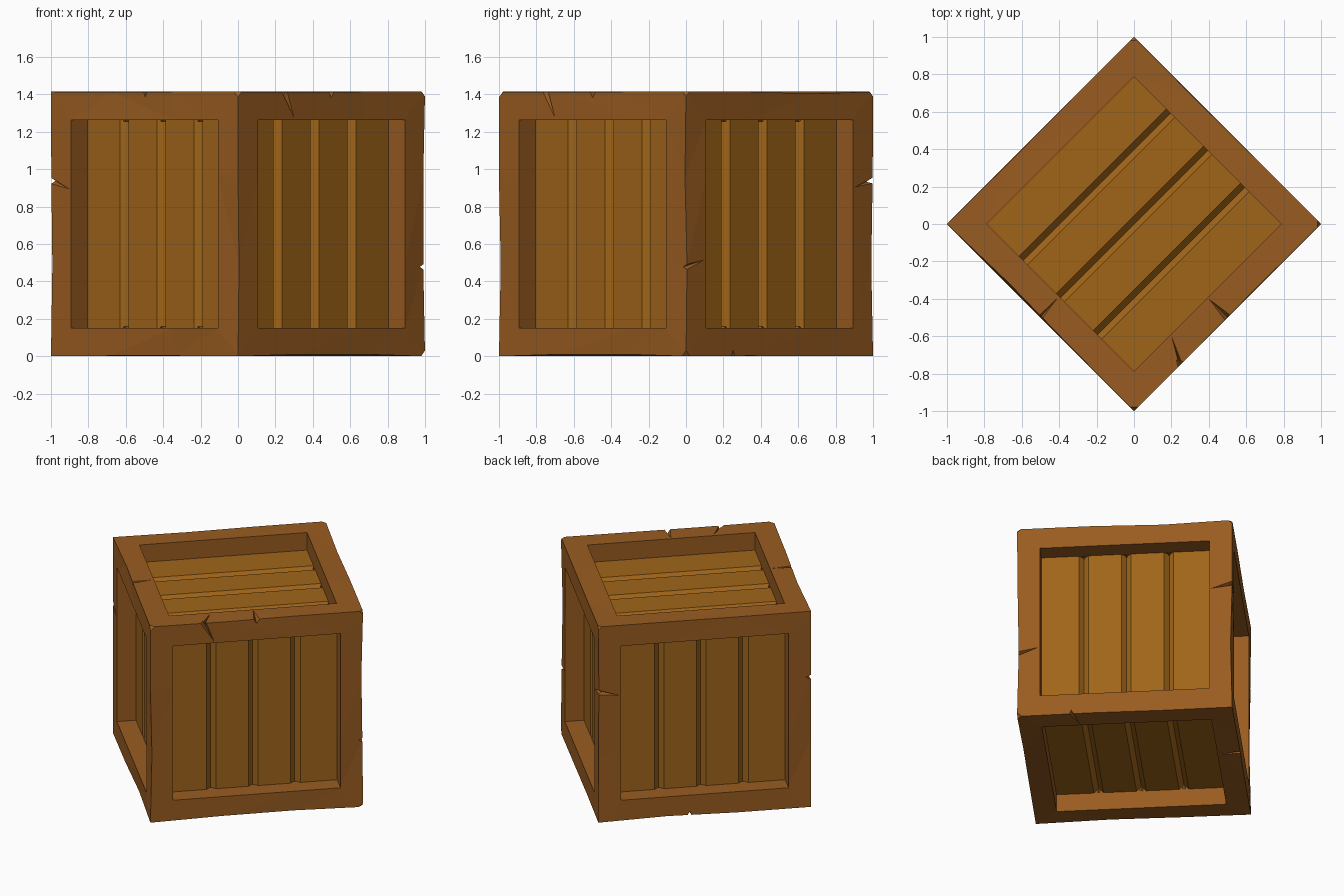
import bpy, bmesh, math, random
from mathutils import Vector, Matrix

if "Cube" in bpy.data.objects:
    bpy.data.objects.remove(bpy.data.objects["Cube"])

random.seed(4)
H = 0.7071          # half side of the crate
B = 0.15            # beam thickness
RECESS = 0.127      # depth of the plank panels
PLACE = Matrix.Translation((0, 0, H)) @ Matrix.Rotation(math.radians(45), 4, 'Z')
X, Y, Z = Vector((1, 0, 0)), Vector((0, 1, 0)), Vector((0, 0, 1))


def material(name, color):
    m = bpy.data.materials.new(name)
    m.diffuse_color = color
    m.use_nodes = True
    m.node_tree.nodes["Principled BSDF"].inputs["Base Color"].default_value = m.diffuse_color
    return m


def make_object(name, bm, mat=None):
    me = bpy.data.meshes.new(name)
    bm.to_mesh(me)
    bm.free()
    ob = bpy.data.objects.new(name, me)
    ob.matrix_world = PLACE
    bpy.context.collection.objects.link(ob)
    if mat:
        me.materials.append(mat)
    return ob


def hull(bm, points):
    verts = [bm.verts.new(p) for p in points]
    bmesh.ops.convex_hull(bm, input=verts)


frame_mat = material("frame_wood", (0.32, 0.108, 0.015, 1))
plank_mat = material("plank_wood", (0.35, 0.13, 0.01, 1))

# Frame: cube with every face inset and pushed in until the openings meet
bm = bmesh.new()
bmesh.ops.create_cube(bm, size=2 * H)
faces = bm.faces[:]
bmesh.ops.inset_individual(bm, faces=faces, thickness=B, use_even_offset=True)
for f in faces:
    n = f.normal.copy()
    new = bmesh.ops.extrude_face_region(bm, geom=[f])["geom"]
    bmesh.ops.translate(bm, vec=-n * B, verts=[v for v in new if isinstance(v, bmesh.types.BMVert)])
    caps = [g for g in new if isinstance(g, bmesh.types.BMFace)]
    bmesh.ops.delete(bm, geom=caps + ([f] if f.is_valid else []), context='FACES_ONLY')
bmesh.ops.remove_doubles(bm, verts=bm.verts, dist=0.001)

# Worn, slightly wavy outer edges
for axis in (X, Y, Z):
    for d in (-0.22, 0.25):
        bmesh.ops.bisect_plane(bm, geom=bm.verts[:] + bm.edges[:] + bm.faces[:],
                               plane_co=axis * d, plane_no=axis)
for v in bm.verts:
    outer = [i for i in range(3) if abs(v.co[i]) > H - 0.001]
    if len(outer) == 2:
        for i in outer:
            v.co[i] *= 1 - random.choice((0, 0.004, 0.015))
bmesh.ops.triangulate(bm, faces=bm.faces[:])
bmesh.ops.recalc_face_normals(bm, faces=bm.faces[:])
frame = make_object("crate_frame", bm, frame_mat)

# Cracks: face normal, neighbouring face, mouth and tip along the edge, width
cracks = [
    (-X, Y, Z, 0.235, 0.185, 0.045), (X, Y, Z, 0.235, 0.195, 0.045),
    (X, -Y, Z, -0.235, -0.19, 0.045), (Y, X, Z, 0.235, 0.20, 0.045),
    (-Y, Z, X, -0.36, -0.28, 0.055), (Z, -Y, X, -0.36, -0.28, 0.03),
    (Z, -Y, X, 0.0, 0.0, 0.055), (Z, -X, Y, 0.0, 0.01, 0.035),
    (-Z, Y, X, 0.1, 0.1, 0.045), (-Z, X, Y, -0.354, -0.30, 0.035),
]
bm = bmesh.new()
for n, m, e, mouth, tip, w in cracks:
    edge = n * (H + 0.01) + m * (H + 0.01)
    hull(bm, [edge + e * (mouth - w / 2), edge + e * (mouth + w / 2),
              edge + e * mouth - n * 0.045,
              n * (H + 0.002) + m * (H - 0.145) + e * tip])

# Chipped corners
for sx, sy, sz, size in ((1, -1, 1, 0.055), (1, -1, -1, 0.06), (-1, -1, 1, 0.06), (1, 1, 1, 0.055)):
    c = Vector((sx, sy, sz)) * (H + 0.01)
    hull(bm, [c, c - X * sx * size, c - Y * sy * size, c - Z * sz * size])
bmesh.ops.recalc_face_normals(bm, faces=bm.faces[:])
cutter = make_object("damage_cutter", bm)
cutter.hide_render = True
mod = frame.modifiers.new("damage", 'BOOLEAN')
mod.operation = 'DIFFERENCE'
mod.solver = 'EXACT'
mod.use_self = True
mod.object = cutter

# Apply the damage and remove the cutter
dg = bpy.context.evaluated_depsgraph_get()
cut_mesh = bpy.data.meshes.new_from_object(frame.evaluated_get(dg))
frame.modifiers.clear()
frame.data = cut_mesh
frame.data.materials.clear()
frame.data.materials.append(frame_mat)
for p in frame.data.polygons:
    p.material_index = 0
bpy.data.objects.remove(cutter)

# Plank panels: four boards with V grooves between them
HALF, GW = H - RECESS, 0.032
profile = [(-HALF, 0)]
for c in (-0.28, 0, 0.28):
    profile += [(c - GW, 0), (c, GW), (c + GW, 0)]
profile.append((HALF, 0))


def panel(name, n, p):
    bm = bmesh.new()
    w = p.cross(n)
    rows = [[bm.verts.new(w * a + n * (HALF - d) + p * s * HALF) for s in (-1, 1)]
            for a, d in profile]
    for r, q in zip(rows, rows[1:]):
        bm.faces.new((r[0], q[0], q[1], r[1]))
    make_object(name, bm, plank_mat)


for name, n, p in (("front_left_planks", -X, Z), ("front_right_planks", -Y, Z),
                   ("back_right_planks", X, Z), ("back_left_planks", Y, Z),
                   ("top_planks", Z, X), ("bottom_planks", -Z, X)):
    panel(name, n, p)
